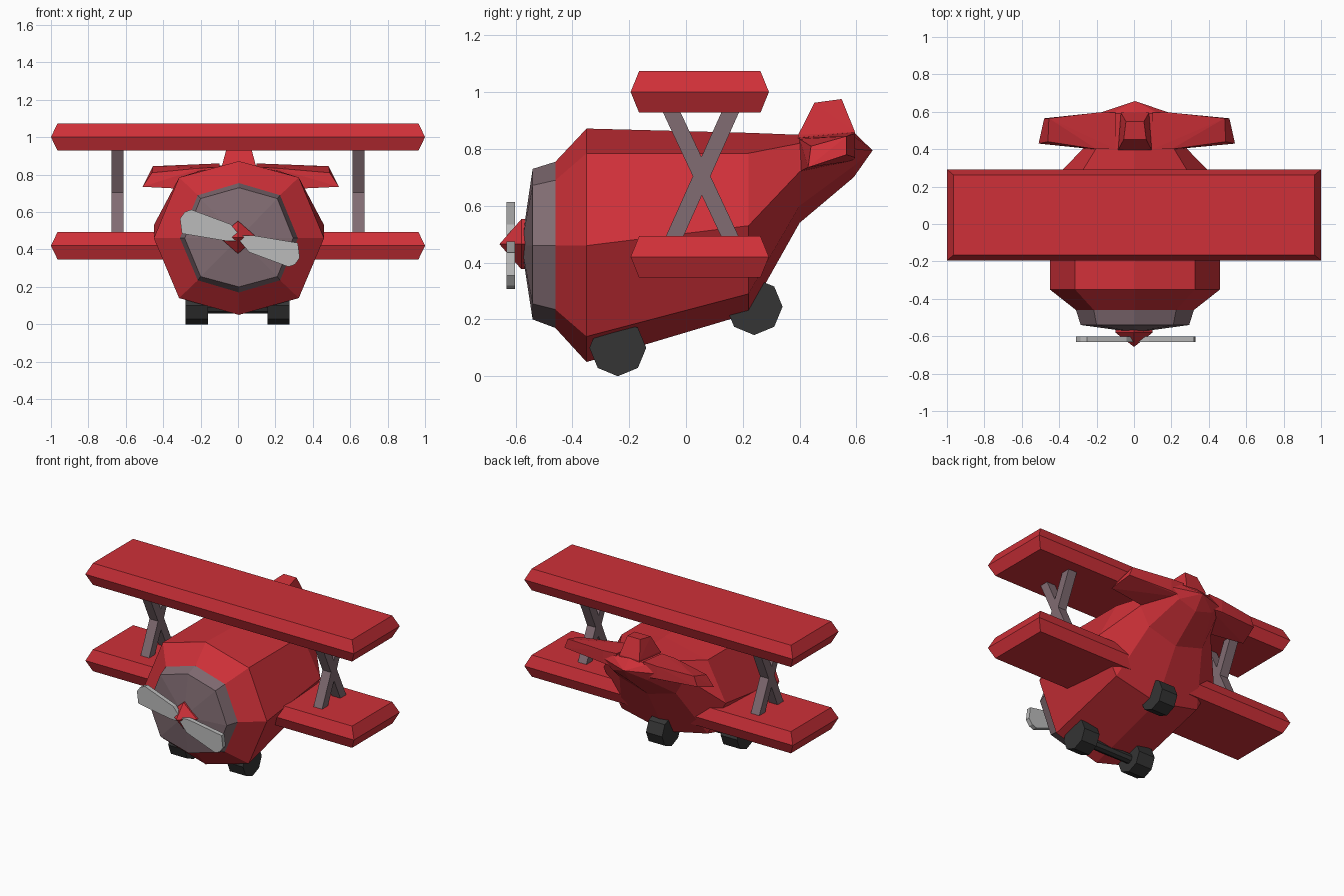
import bpy, bmesh, math
from mathutils import Vector, Matrix

if "Cube" in bpy.data.objects:
    bpy.data.objects.remove(bpy.data.objects["Cube"])


def mat(name, r, g, b):
    m = bpy.data.materials.new(name)
    m.diffuse_color = (r, g, b, 1)
    m.use_nodes = True
    m.node_tree.nodes["Principled BSDF"].inputs["Base Color"].default_value = m.diffuse_color
    return m


RED = mat("red", 0.62, 0.03, 0.04)
MAUVE = mat("mauve_grey", 0.22, 0.15, 0.17)
LIGHT = mat("light_grey", 0.5, 0.5, 0.5)
DARK = mat("dark_rubber", 0.035, 0.035, 0.035)


def finish(bm, name, material):
    bmesh.ops.remove_doubles(bm, verts=bm.verts, dist=1e-4)
    bmesh.ops.recalc_face_normals(bm, faces=bm.faces)
    me = bpy.data.meshes.new(name)
    bm.to_mesh(me)
    bm.free()
    me.materials.append(material)
    ob = bpy.data.objects.new(name, me)
    bpy.context.collection.objects.link(ob)
    return ob


def hull(name, pts, material):
    bm = bmesh.new()
    vs = [bm.verts.new(p) for p in pts]
    r = bmesh.ops.convex_hull(bm, input=vs)
    junk = [g for g in r["geom_interior"] if isinstance(g, bmesh.types.BMVert)]
    if junk:
        bmesh.ops.delete(bm, geom=junk, context="VERTS")
    bmesh.ops.dissolve_limit(bm, angle_limit=0.02, verts=bm.verts, edges=bm.edges)
    return finish(bm, name, material)


def loft(name, stations, material):
    """Eight-sided rings: y, top, upper, middle, lower, bottom, diagonal and side half-widths."""
    bm = bmesh.new()
    rings = []
    for y, t, u, m, l, b, wd, ws in stations:
        ring = [(0, t), (wd, u), (ws, m), (wd, l), (0, b), (-wd, l), (-ws, m), (-wd, u)]
        rings.append([bm.verts.new((x + 0.005, y, z)) for x, z in ring])
    for a, b in zip(rings, rings[1:]):
        for i in range(8):
            j = (i + 1) % 8
            bm.faces.new((a[i], a[j], b[j], b[i]))
    bmesh.ops.remove_doubles(bm, verts=bm.verts, dist=1e-4)
    bmesh.ops.holes_fill(bm, edges=[e for e in bm.edges if e.is_boundary], sides=0)
    return finish(bm, name, material)


def prism(name, outline, to3d, lo, hi, material):
    bm = bmesh.new()
    a = [bm.verts.new(to3d(p, lo)) for p in outline]
    b = [bm.verts.new(to3d(p, hi)) for p in outline]
    bm.faces.new(a)
    bm.faces.new(b)
    n = len(a)
    for i in range(n):
        j = (i + 1) % n
        bm.faces.new((a[i], a[j], b[j], b[i]))
    return finish(bm, name, material)


def side(p, x):
    return (x, p[0], p[1])


def front(p, y):
    return (p[0], y, p[1])


# Fuselage, tapering up to the tail tip
loft("fuselage", [
    (-0.46, 0.755, 0.69, 0.46, 0.235, 0.17, 0.22, 0.315),
    (-0.35, 0.872, 0.785, 0.46, 0.14, 0.05, 0.32, 0.455),
    (0.22, 0.857, 0.785, 0.53, 0.29, 0.22, 0.32, 0.455),
    (0.40, 0.85, 0.82, 0.72, 0.60, 0.54, 0.21, 0.28),
    (0.59, 0.86, 0.845, 0.80, 0.74, 0.70, 0.13, 0.2),
    (0.657, 0.795, 0.795, 0.795, 0.795, 0.795, 0, 0)], RED)

# Engine cowl
loft("nose_cowl", [
    (-0.46, 0.755, 0.69, 0.46, 0.235, 0.17, 0.22, 0.315),
    (-0.54, 0.73, 0.672, 0.46, 0.255, 0.20, 0.205, 0.29),
    (-0.58, 0.46, 0.46, 0.46, 0.46, 0.46, 0, 0)], MAUVE)

# Spinner
hull("spinner", [(0, -0.657, 0.465)] +
     [(0.1 * x, y, 0.465 + 0.088 * z) for y in (-0.58, -0.55)
      for x, z in ((1, 0), (0, 1), (-1, 0), (0, -1))], RED)

# Propeller blades, the second turned half a circle
blade = [(-0.31, 0.565), (-0.285, 0.60), (-0.25, 0.613), (-0.04, 0.535),
         (0.015, 0.47), (0.0, 0.445), (-0.06, 0.445), (-0.30, 0.485)]
prism("propeller_blade_left", blade, front, -0.632, -0.602, LIGHT)
prism("propeller_blade_right", [(0.02 - x, 0.92 - z) for x, z in blade],
      front, -0.632, -0.602, LIGHT)

# Wings with bevelled rims
for name, z in (("upper_wing", 1.001), ("lower_wing", 0.42)):
    pts = []
    for dz, inset in ((-0.073, 0.035), (0, 0), (0.073, 0.035)):
        for sx in (-1, 1):
            for y in (-0.195 + inset * 0.85, 0.292 - inset * 0.85):
                pts.append((sx * (1 - inset), y, z + dz))
    hull(name, pts, RED)

# Crossed struts
for tag, x in (("left", -0.644), ("right", 0.644)):
    for n, (yb, yt) in enumerate(((-0.05, 0.165), (0.165, -0.06))):
        w = 0.031
        prism(f"strut_{tag}_{n + 1}",
              [(yb - w, 0.47), (yb + w, 0.47), (yt + w, 0.95), (yt - w, 0.95)],
              side, x - 0.032, x + 0.032, MAUVE)

# Tailplane halves with slanted tips
for tag, s in (("left", -1), ("right", 1)):
    off = 0.03 if s > 0 else 0
    pts = [(0.1, 0.40, 0.84), (0.1, 0.40, 0.72), (0.1, 0.595, 0.86), (0.1, 0.595, 0.76),
           (0.2, 0.40, 0.835), (0.22, 0.40, 0.72), (0.2, 0.595, 0.855), (0.2, 0.595, 0.77),
           (0.46, 0.44, 0.81), (0.51, 0.43, 0.735), (0.455, 0.565, 0.845), (0.48, 0.565, 0.78)]
    hull(f"tailplane_{tag}",
         [(s * (x + (off if x > 0.3 else 0)), y, z) for x, y, z in pts], RED)

# Tail fin
hull("tail_fin", [(0.005 + s * x, y, z) for s in (-1, 1) for x, y, z in
     ((0.09, 0.395, 0.80), (0.09, 0.395, 0.85), (0.075, 0.595, 0.80), (0.075, 0.595, 0.86),
      (0.06, 0.452, 0.963), (0.048, 0.548, 0.976))], RED)


# Wheels and axle
def cylinder(name, x0, x1, y, z, r):
    pts = [(y + r * math.cos(i * math.pi / 4), z + r * math.sin(i * math.pi / 4)) for i in range(8)]
    prism(name, pts, side, x0, x1, DARK)


cylinder("front_wheel_left", -0.282, -0.16, -0.24, 0.1, 0.1)
cylinder("front_wheel_right", 0.157, 0.275, -0.24, 0.1, 0.1)
cylinder("front_axle", -0.18, 0.18, -0.24, 0.09, 0.032)
cylinder("tail_wheel", -0.06, 0.06, 0.24, 0.245, 0.1)
